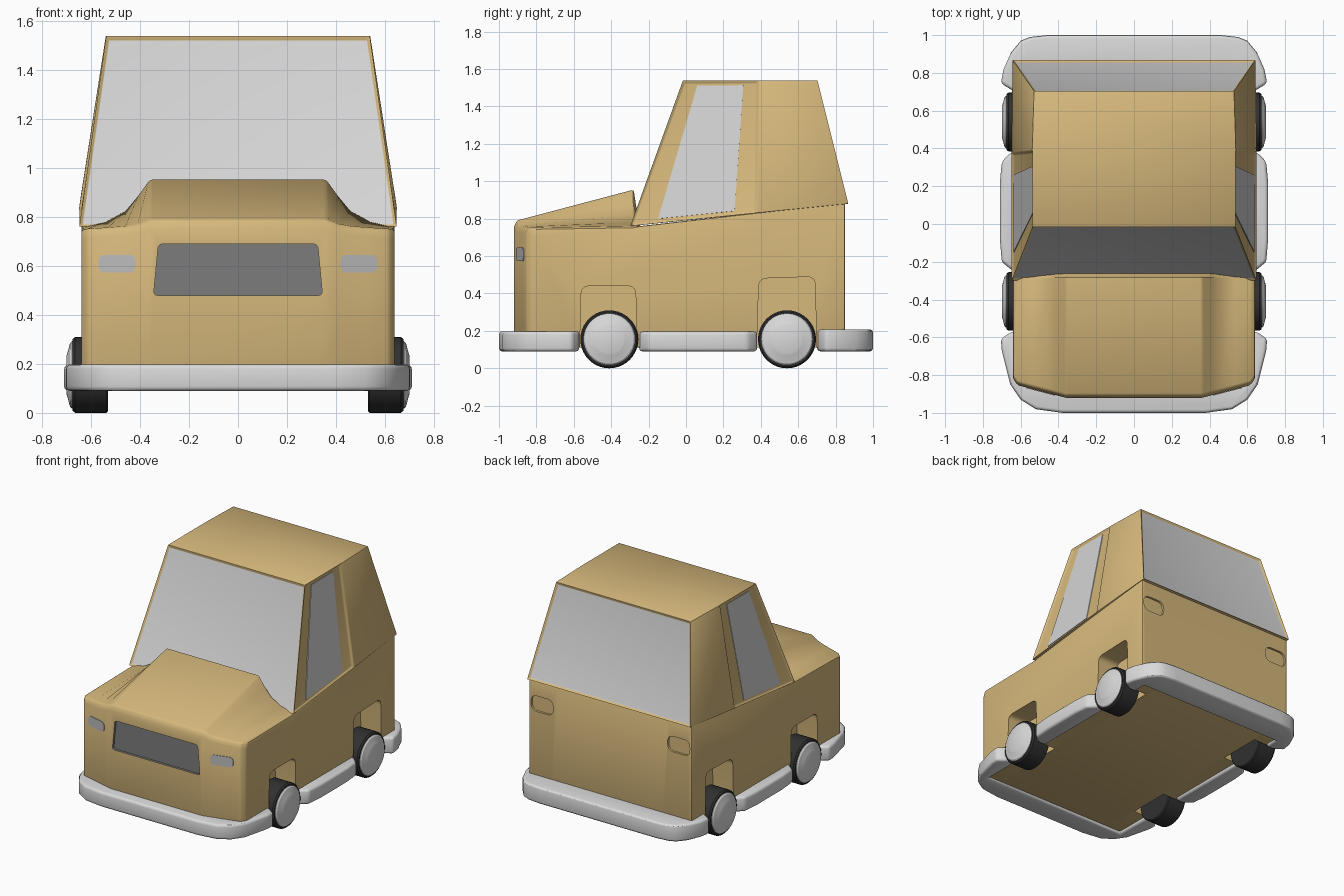
import bpy, bmesh, math
from mathutils import Vector

if "Cube" in bpy.data.objects:
    bpy.data.objects.remove(bpy.data.objects["Cube"])


def material(name, r, g, b):
    m = bpy.data.materials.new(name)
    m.diffuse_color = (r, g, b, 1)
    m.use_nodes = True
    m.node_tree.nodes["Principled BSDF"].inputs["Base Color"].default_value = m.diffuse_color
    return m


PAINT = material("tan paint", 0.67, 0.48, 0.20)
TRIM = material("pale trim", 0.70, 0.70, 0.70)
GLASS = material("window grey", 0.66, 0.66, 0.66)
LAMP = material("lamp grey", 0.50, 0.50, 0.50)
GRILLE = material("grille grey", 0.20, 0.20, 0.20)
RUBBER = material("dark rubber", 0.03, 0.03, 0.03)


def apply_mod(ob, kind, **props):
    mod = ob.modifiers.new(kind.lower(), kind)
    for k, v in props.items():
        setattr(mod, k, v)
    bpy.context.view_layer.objects.active = ob
    bpy.ops.object.modifier_apply(modifier=mod.name)


def loft(name, rings, mats, index=0, bevel=0, segments=2, edit=None):
    """Skin a list of equal-length rings, cap both ends, optionally bevel."""
    bm = bmesh.new()
    vs = [[bm.verts.new(p) for p in ring] for ring in rings]
    n = len(rings[0])
    for a, b in zip(vs, vs[1:]):
        for i in range(n):
            j = (i + 1) % n
            bm.faces.new((a[i], a[j], b[j], b[i]))
    bm.faces.new(vs[0])
    bm.faces.new(vs[-1])
    bmesh.ops.recalc_face_normals(bm, faces=bm.faces)
    for f in bm.faces:
        f.material_index = index
    if edit:
        edit(bm)
    me = bpy.data.meshes.new(name)
    bm.to_mesh(me)
    bm.free()
    for m in mats:
        me.materials.append(m)
    ob = bpy.data.objects.new(name, me)
    bpy.context.collection.objects.link(ob)
    if bevel:
        apply_mod(ob, 'BEVEL', width=bevel, segments=segments,
                  limit_method='ANGLE', angle_limit=math.radians(30))
    return ob


def rounded(pts, r, n=5):
    """Round the corners of a 2D polygon."""
    out = []
    for i, p in enumerate(pts):
        p = Vector(p)
        a, b = Vector(pts[i - 1]), Vector(pts[(i + 1) % len(pts)])
        a, b = p + (a - p).normalized() * r, p + (b - p).normalized() * r
        for k in range(n + 1):
            t = k / n
            out.append(a * (1 - t) ** 2 + p * 2 * t * (1 - t) + b * t * t)
    return out


def cut(ob, cutter):
    cutter.hide_render = True
    apply_mod(ob, 'BOOLEAN', object=cutter, operation='DIFFERENCE', solver='EXACT')
    bpy.data.objects.remove(cutter)


SIDES = ((-1, "left"), (1, "right"))


# Lower body and hood: side profiles lofted across the width
def front_y(x):
    return -0.92 + 0.26 * max(0, x - 0.36)


def body_profile(x, yf, zf, zc):
    return [(x, yf, 0.11), (x, yf, zf - 0.035), (x, yf + 0.015, zf), (x, -0.28, zc),
            (x, -0.25, 0.76), (x, 0.85, 0.885), (x, 0.85, 0.11)]


half = [(0.36, front_y(0.36), 0.79, 0.955), (0.41, front_y(0.41), 0.77, 0.885),
        (0.46, front_y(0.46), 0.762, 0.825), (0.53, front_y(0.53), 0.757, 0.782),
        (0.615, front_y(0.615), 0.752, 0.762), (0.64, -0.82, 0.745, 0.753)]
columns = [(-c[0],) + c[1:] for c in reversed(half)] + half
body = loft("body", [body_profile(*c) for c in columns], [PAINT, GRILLE], bevel=0.01)

# Wheel wells, cut on both sides
wells = {"front": [(-0.57, 0), (-0.56, 0.44), (-0.27, 0.44), (-0.26, 0)],
         "rear": [(0.375, 0), (0.39, 0.48), (0.69, 0.49), (0.70, 0)]}
for s, side in SIDES:
    for pts in wells.values():
        shape = rounded(pts, 0.045)
        cut(body, loft("well_cutter", [[(s * x, p.x, p.y) for p in shape] for x in (0.48, 0.8)],
                       [PAINT, GRILLE]))
    # Recess in the tail panel
    shape = rounded([(0.45, 0.66), (0.45, 0.77), (0.625, 0.77), (0.625, 0.66)], 0.05)
    cut(body, loft("tail_cutter", [[(s * p.x, y, p.y) for p in shape] for y in (0.835, 0.9)],
                   [PAINT, GRILLE]))

# Grille recess with a grey inside
shape = rounded([(-0.345, 0.48), (-0.325, 0.69), (0.325, 0.69), (0.345, 0.48)], 0.02)
cut(body, loft("grille_cutter", [[(p.x, y, p.y) for p in shape] for y in (-1.0, -0.903)],
               [PAINT, GRILLE], index=1))

# Headlights: thin plates on the slanted front corners
shape = rounded([(0.418, 0.573), (0.418, 0.645), (0.57, 0.645), (0.57, 0.573)], 0.03)
for s, side in SIDES:
    loft(side + "_headlight", [[(s * p.x, front_y(p.x) + d, p.y) for p in shape]
                               for d in (-0.004, 0.004)], [LAMP])

# Cabin: tapered box with inset windscreen, rear window and door panels
low = [(0.65, -0.30, 0.76), (0.65, 0.38, 0.83), (0.643, 0.87, 0.88)]
top = [(0.54, -0.018, 1.54), (0.54, 0.39, 1.54), (0.53, 0.705, 1.54)]


def ring(pts):
    return pts + [(-x, y, z) for x, y, z in reversed(pts)]


def inset_windows(bm):
    bm.normal_update()
    for f in list(bm.faces):
        c = f.calc_center_median()
        glass = abs(f.normal.y) > 0.8
        door = abs(f.normal.x) > 0.8 and c.y < 0.3
        if glass or door:
            bmesh.ops.inset_individual(bm, faces=[f], thickness=0.02, depth=-0.012)
            f.material_index = 1 if glass else 0


loft("cabin", [ring(low), ring(top)], [PAINT, GLASS], bevel=0.004, edit=inset_windows)

# Side windows: thin glass plates lying in the recessed door panels
a, b, c, d = (Vector(p) for p in (low[0], low[1], top[1], top[0]))
normal = (b - a).cross(d - a).normalized()
for s, side in SIDES:
    rings = []
    for off in (-0.015, -0.008):
        pts = []
        for u, v in ((0.21, 0.035), (0.82, 0.035), (0.80, 0.965), (0.21, 0.965)):
            p = a.lerp(b, u).lerp(d.lerp(c, u), v) + normal * off
            pts.append((s * p.x, p.y, p.z))
        rings.append(pts)
    loft(side + "_side_window", rings, [GLASS])

# Bumpers: C-shaped strips around each end
ends = {"front_bumper": ([(0.58, -0.575), (0.65, -0.57), (0.705, -0.61), (0.70, -0.67),
                          (0.655, -0.85), (0.60, -0.93), (0.52, -0.98), (0.38, -1.0)], -0.84, 0.198),
        "rear_bumper": ([(0.58, 0.70), (0.64, 0.705), (0.705, 0.745), (0.69, 0.82),
                         (0.65, 0.91), (0.60, 0.97), (0.55, 0.99), (0.46, 1.0)], 0.80, 0.208)}
for name, (outer, inner_y, z1) in ends.items():
    plan = [(0.58, inner_y)] + outer
    plan = plan + [(-x, y) for x, y in reversed(plan)]
    loft(name, [[(x, y, z) for x, y in plan] for z in (0.09, z1)], [TRIM], bevel=0.018, segments=3)

# Side sills between the wheels
plan = [(0.58, -0.25), (0.64, -0.25), (0.70, -0.20), (0.71, -0.08),
        (0.71, 0.22), (0.70, 0.33), (0.65, 0.38), (0.58, 0.38)]
for s, side in SIDES:
    loft(side + "_sill", [[(s * x, y, z) for x, y in plan] for z in (0.09, 0.196)],
         [TRIM], bevel=0.018, segments=3)

# Wheels and hubcaps
def disc(x, r, y0):
    return [(x, y0 + r * math.cos(k * math.tau / 40), 0.155 + r * math.sin(k * math.tau / 40))
            for k in range(40)]


for s, side in SIDES:
    for pos, y0 in (("front", -0.41), ("rear", 0.54)):
        name = pos + "_" + side
        loft(name + "_tyre", [disc(s * x, r, y0) for x, r in
                              ((0.53, 0.148), (0.537, 0.155), (0.665, 0.155), (0.675, 0.147))], [RUBBER])
        loft(name + "_hubcap", [disc(s * x, r, y0) for x, r in
                                ((0.66, 0.138), (0.678, 0.138), (0.686, 0.13), (0.698, 0.085), (0.70, 0.08))],
             [TRIM])

# Smooth shading with sharp edges kept
for ob in bpy.data.objects:
    bpy.ops.object.select_all(action='DESELECT')
    ob.select_set(True)
    bpy.context.view_layer.objects.active = ob
    bpy.ops.object.shade_smooth_by_angle(angle=math.radians(30))
